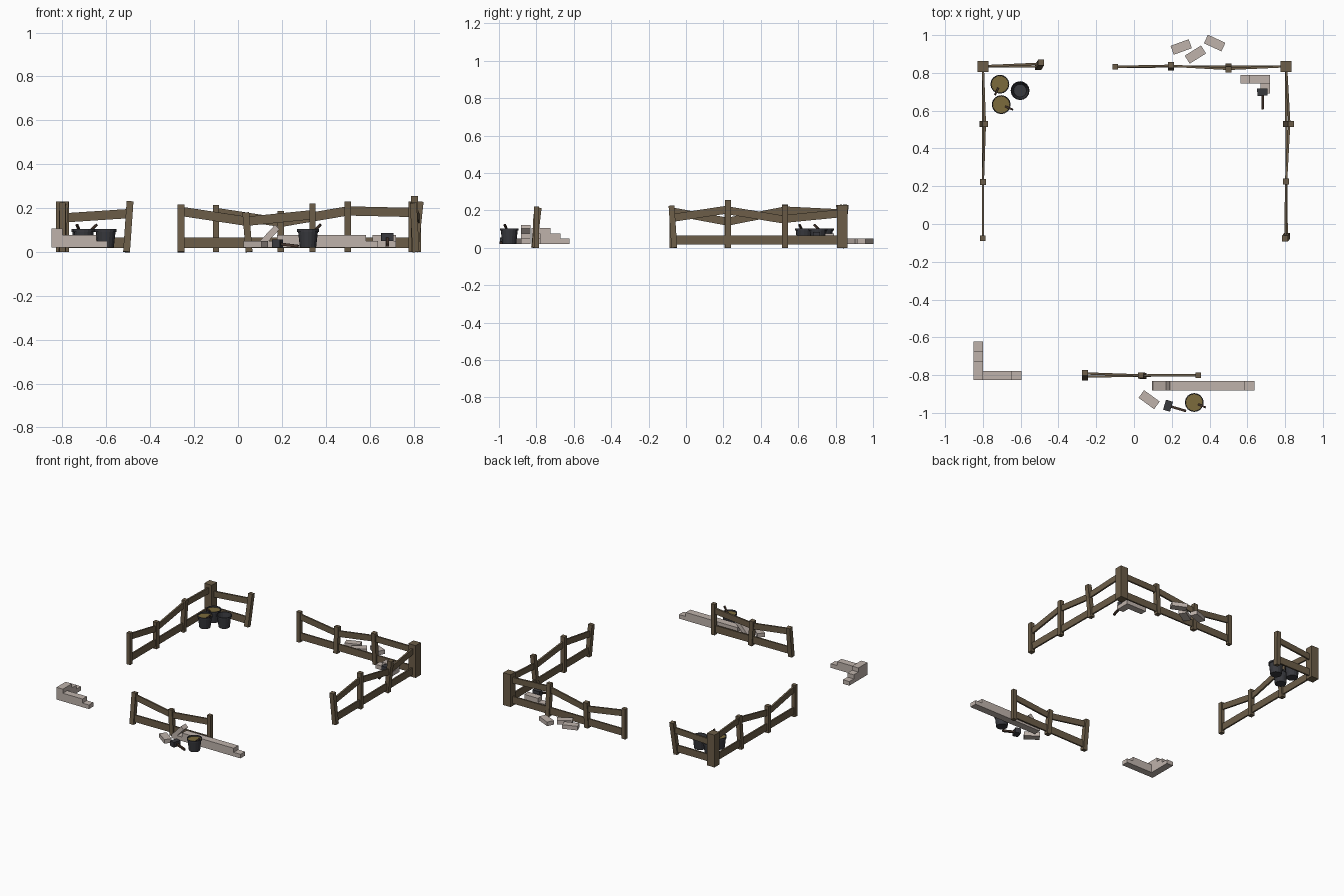
import bpy, bmesh, math
from mathutils import Vector, Matrix

if "Cube" in bpy.data.objects:
    bpy.data.objects.remove(bpy.data.objects["Cube"])


def mat(name, c):
    m = bpy.data.materials.new(name)
    m.diffuse_color = (*c, 1)
    m.use_nodes = True
    m.node_tree.nodes["Principled BSDF"].inputs["Base Color"].default_value = m.diffuse_color
    return m


WOOD = mat("wood", (0.15, 0.11, 0.065))
STONE = mat("stone", (0.52, 0.45, 0.41))
IRON = mat("iron", (0.04, 0.041, 0.048))
MORTAR = mat("mortar", (0.2, 0.145, 0.045))
HANDLE = mat("handle_wood", (0.06, 0.035, 0.025))


def finish(name, bm, *mats):
    me = bpy.data.meshes.new(name)
    bm.normal_update()
    bm.to_mesh(me)
    bm.free()
    for m in mats:
        me.materials.append(m)
    ob = bpy.data.objects.new(name, me)
    bpy.context.collection.objects.link(ob)
    return ob


def box(name, center, size, m, rot=Matrix()):
    bm = bmesh.new()
    bmesh.ops.create_cube(bm, size=1)
    bm.transform(Matrix.Translation(center) @ rot @ Matrix.Diagonal((*size, 1)))
    return finish(name, bm, m)


def beam(name, a, b, width, height, m):
    a, b = Vector(a), Vector(b)
    d = (b - a).normalized()
    up = Vector((0, 0, 1)) if abs(d.z) < 0.9 else Vector((0, 1, 0))
    side = up.cross(d).normalized()
    rot = Matrix((d, side, d.cross(side))).transposed().to_4x4()
    return box(name, (a + b) / 2, ((b - a).length, width, height), m, rot)


# Fence run: posts are (x, y, top z, lean x, lean y, thickness);
# upper rails are (start z, end z) for each bay
def fence(name, posts, rails):
    def at(p, z):
        t = z / p[2] - 0.5
        return Vector((p[0] + p[3] * t, p[1] + p[4] * t, z))
    for i, p in enumerate(posts):
        if p[5]:
            beam(f"{name}_post_{i}", at(p, 0), at(p, p[2]), p[5], p[5], WOOD)
    for i, (z0, z1) in enumerate(rails):
        beam(f"{name}_upper_rail_{i}", at(posts[i], z0), at(posts[i + 1], z1),
             0.012, 0.042, WOOD)
    beam(f"{name}_lower_rail", at(posts[0], 0.042), at(posts[-1], 0.042), 0.011, 0.05, WOOD)


T, C = 0.031, 0.058
fence("left_fence",
      [(-0.80, 0.835, 0.23, 0, 0, C), (-0.795, 0.53, 0.23, 0.015, 0, T),
       (-0.80, 0.222, 0.19, 0, 0, T), (-0.80, -0.075, 0.225, 0, 0, 0.028)],
      [(0.185, 0.20), (0.20, 0.14), (0.14, 0.195)])
fence("back_left_fence",
      [(-0.80, 0.835, 0.23, 0, 0, 0), (-0.50, 0.842, 0.23, 0.016, 0.025, T)],
      [(0.155, 0.175)])
fence("back_right_fence",
      [(0.805, 0.835, 0.23, 0, 0, C), (0.50, 0.826, 0.23, 0, -0.016, T),
       (0.195, 0.835, 0.185, 0, 0.012, T), (-0.10, 0.832, 0.215, 0, 0, 0.028)],
      [(0.18, 0.187), (0.187, 0.135), (0.135, 0.18)])
fence("right_fence",
      [(0.805, 0.835, 0.23, 0, 0, 0), (0.818, 0.53, 0.23, 0.025, 0, T),
       (0.805, 0.225, 0.255, 0, 0, T), (0.805, -0.07, 0.225, -0.012, -0.015, T)],
      [(0.185, 0.155), (0.15, 0.20), (0.205, 0.16)])
fence("front_fence",
      [(-0.26, -0.80, 0.215, 0, 0.025, T), (0.043, -0.803, 0.18, -0.015, 0.005, T),
       (0.34, -0.80, 0.22, 0, 0, 0.028)],
      [(0.185, 0.14), (0.14, 0.17)])

# Bricks and wall remains
BASE, H = 0.02, 0.029


def brick(x0, x1, y0, y1, layer):
    box("wall_brick", ((x0 + x1) / 2, (y0 + y1) / 2, BASE + H * (layer + 0.5)),
        (x1 - x0, y1 - y0, H), STONE)


def course(x0, x1, y0, y1, n, layer, along):
    for i in range(n):
        if along == "x":
            s = (x1 - x0) / n
            brick(x0 + i * s, x0 + (i + 1) * s, y0, y1, layer)
        else:
            s = (y1 - y0) / n
            brick(x0, x1, y0 + i * s, y0 + (i + 1) * s, layer)


# Stepped corner of the ruined wall
course(-0.85, -0.595, -0.826, -0.777, 3, 0, "x")
course(-0.85, -0.80, -0.777, -0.622, 2, 0, "y")
course(-0.80, -0.645, -0.826, -0.777, 2, 1, "x")
course(-0.85, -0.80, -0.826, -0.672, 2, 1, "y")
brick(-0.85, -0.80, -0.826, -0.724, 2)
# Low straight wall
course(0.095, 0.637, -0.882, -0.831, 5, 0, "x")
course(0.178, 0.584, -0.882, -0.831, 4, 1, "x")
# Small back corner stack
course(0.563, 0.72, 0.743, 0.79, 2, 0, "x")
brick(0.67, 0.72, 0.69, 0.743, 0)
brick(0.612, 0.72, 0.743, 0.79, 1)
# Brick leaning on the low wall, and loose bricks
box("leaning_brick", (0.145, -0.857, 0.077), (0.10, 0.05, H), STONE,
    Matrix.Rotation(math.radians(-47), 4, "Y"))
for x, y, a in ((0.08, -0.93, -36), (0.25, 0.937, 20), (0.325, 0.897, 32), (0.427, 0.958, -25)):
    box("loose_brick", (x, y, BASE + H / 2), (0.102, 0.05, H), STONE,
        Matrix.Rotation(math.radians(a), 4, "Z"))


# Buckets: tapered shell with rim, hollow inside, with a filled or bare bottom
def bucket(x, y, full, stick=None, n=16):
    bm = bmesh.new()
    inner = (0.045, 0.095) if full else (0.034, 0.03)
    prof = [(0.037, 0.02), (0.045, 0.092), (0.05, 0.092), (0.05, 0.104), (0.046, 0.104), inner]
    rings = [[bm.verts.new((x + r * math.cos(2 * math.pi * i / n),
                            y + r * math.sin(2 * math.pi * i / n), z)) for i in range(n)]
             for r, z in prof]
    for a, b in zip(rings, rings[1:]):
        for i in range(n):
            j = (i + 1) % n
            bm.faces.new((a[i], a[j], b[j], b[i]))
    bm.faces.new(rings[0][::-1])
    bm.faces.new(rings[-1]).material_index = 1
    finish("bucket", bm, IRON, MORTAR if full else IRON)
    if stick:
        dx, dy = stick
        beam("stirring_stick", (x + dx * 0.3, y + dy * 0.3, 0.085), (x + dx, y + dy, 0.125),
             0.01, 0.01, HANDLE)


bucket(-0.71, 0.74, True, (-0.025, -0.055))
bucket(-0.703, 0.632, True, (0.06, -0.026))
bucket(-0.603, 0.706, False)
bucket(0.319, -0.945, True, (0.058, -0.025))


# Hammers: iron head with a wooden handle
def hammer(head, end):
    h, e = Vector(head), Vector(end)
    ang = math.atan2(e.y - h.y, e.x - h.x)
    box("hammer_head", h, (0.038, 0.055, 0.036), IRON, Matrix.Rotation(ang, 4, "Z"))
    beam("hammer_handle", h, e, 0.013, 0.013, HANDLE)


hammer((0.18, -0.962, 0.038), (0.275, -0.99, 0.026))
hammer((0.68, 0.698, 0.068), (0.682, 0.61, 0.03))
